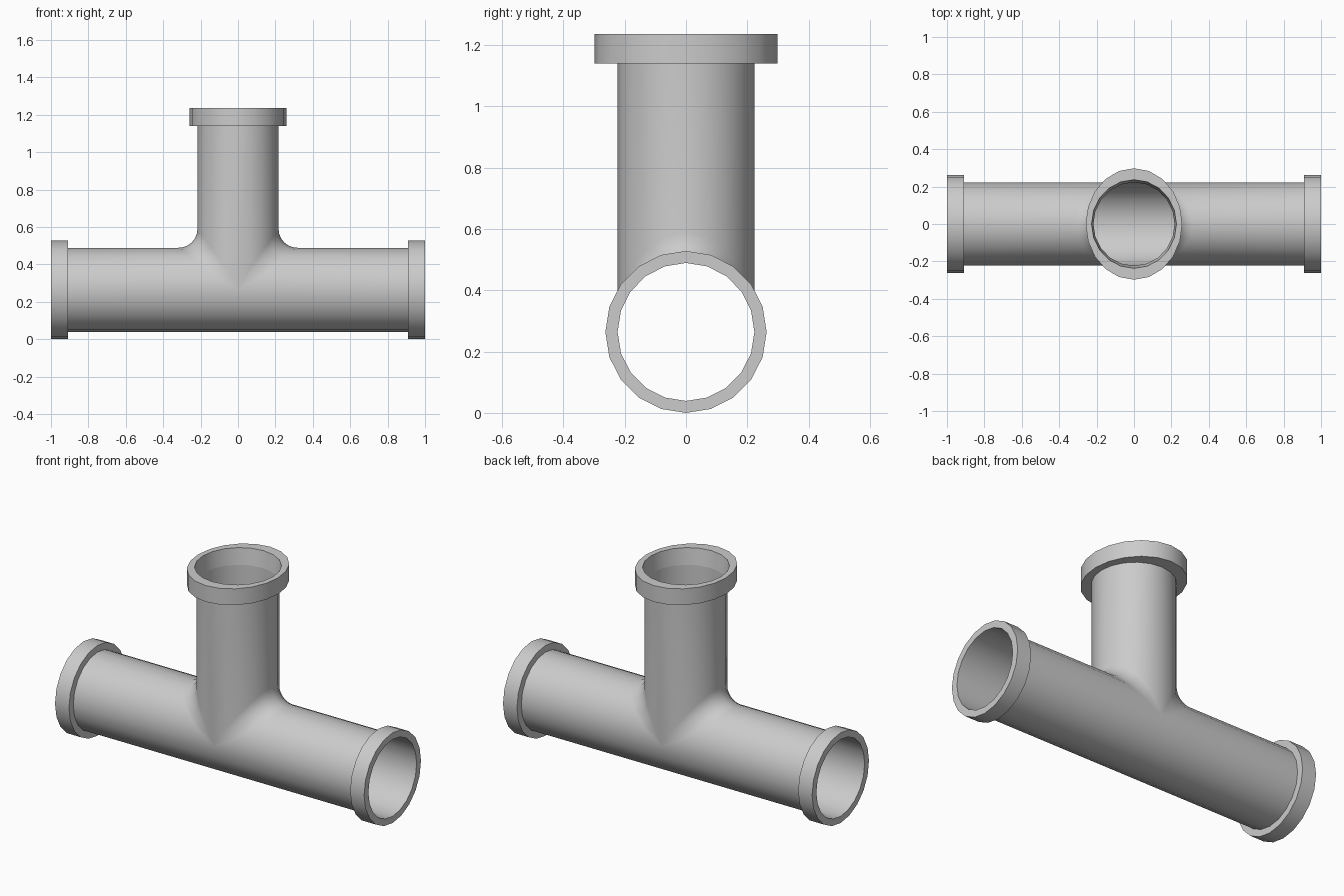
import bpy, bmesh
from math import sin, cos, pi, radians

if "Cube" in bpy.data.objects:
    bpy.data.objects.remove(bpy.data.objects["Cube"])

ZC = 0.264             # height of main pipe axis
RY, RZ = 0.223, 0.225  # main pipe radii
BX = 0.217             # branch radius along x
X_END, Z_END = 0.91, 1.14
FILLET, STEPS = 0.1, 6
SIDES = 20


def finish(bm, name):
    bmesh.ops.remove_doubles(bm, verts=bm.verts, dist=1e-5)
    bmesh.ops.recalc_face_normals(bm, faces=bm.faces)
    me = bpy.data.meshes.new(name)
    bm.to_mesh(me)
    bm.free()
    ob = bpy.data.objects.new(name, me)
    bpy.context.collection.objects.link(ob)
    bpy.ops.object.select_all(action='DESELECT')
    ob.select_set(True)
    bpy.context.view_layer.objects.active = ob
    bpy.ops.object.shade_smooth_by_angle(angle=radians(40))
    return ob


def skin(bm, rows, closed=False):
    grid = [[bm.verts.new(p) for p in row] for row in rows]
    pairs = list(zip(grid, grid[1:]))
    if closed:
        pairs.append((grid[-1], grid[0]))
    for a, b in pairs:
        for i in range(len(a) - 1):
            bm.faces.new((a[i], a[i + 1], b[i + 1], b[i]))


def slice_points(t, s):
    # one lengthwise slice: along the main pipe, round the fillet, up the branch
    c = max(cos(t), 0.0)
    y, z, x = RY * sin(t), ZC + RZ * c, BX * c
    f = FILLET * c ** 0.6 if c > 1e-6 else 0.0
    pts = [(s * X_END, y, z)]
    for k in range(STEPS + 1):
        a = k / STEPS * pi / 2
        pts.append((s * (x + f - f * sin(a)), y, z + f - f * cos(a)))
    pts.append((s * x, y, Z_END))
    return pts


# tee-shaped pipe shell
bm = bmesh.new()
half = SIDES // 2
for s in (1, -1):
    skin(bm, [slice_points(-pi / 2 + pi * i / half, s) for i in range(half + 1)])
    lower = []
    for i in range(half + 1):
        t = pi / 2 + pi * i / half
        y, z = RY * sin(t), ZC + RZ * cos(t)
        lower.append([(s * X_END, y, z), (0, y, z)])
    skin(bm, lower)
bmesh.ops.remove_doubles(bm, verts=bm.verts, dist=1e-5)
bmesh.ops.dissolve_degenerate(bm, edges=bm.edges, dist=1e-5)
finish(bm, "tee_pipe")


def collar(name, profile, place):
    # profile: (radius u, radius v, axial position), closed around the section
    bm = bmesh.new()
    rows = []
    for i in range(SIDES):
        a = 2 * pi * i / SIDES
        rows.append([place(u * cos(a), v * sin(a), w)
                     for u, v, w in profile + profile[:1]])
    skin(bm, rows, closed=True)
    return finish(bm, name)


# end collars of the main pipe
side = [(RY, RZ, X_END), (0.263, 0.264, X_END), (0.263, 0.264, 1.0), (RY, RZ, 1.0)]
for s, name in ((1, "right_collar"), (-1, "left_collar")):
    collar(name, side, lambda u, v, w, s=s: (s * w, u, ZC + v))

# oval collar on the branch
top = [(BX, RY, Z_END), (0.258, 0.298, Z_END), (0.258, 0.298, 1.235), (0.227, 0.237, 1.235)]
collar("top_collar", top, lambda u, v, w: (u, v, w))
